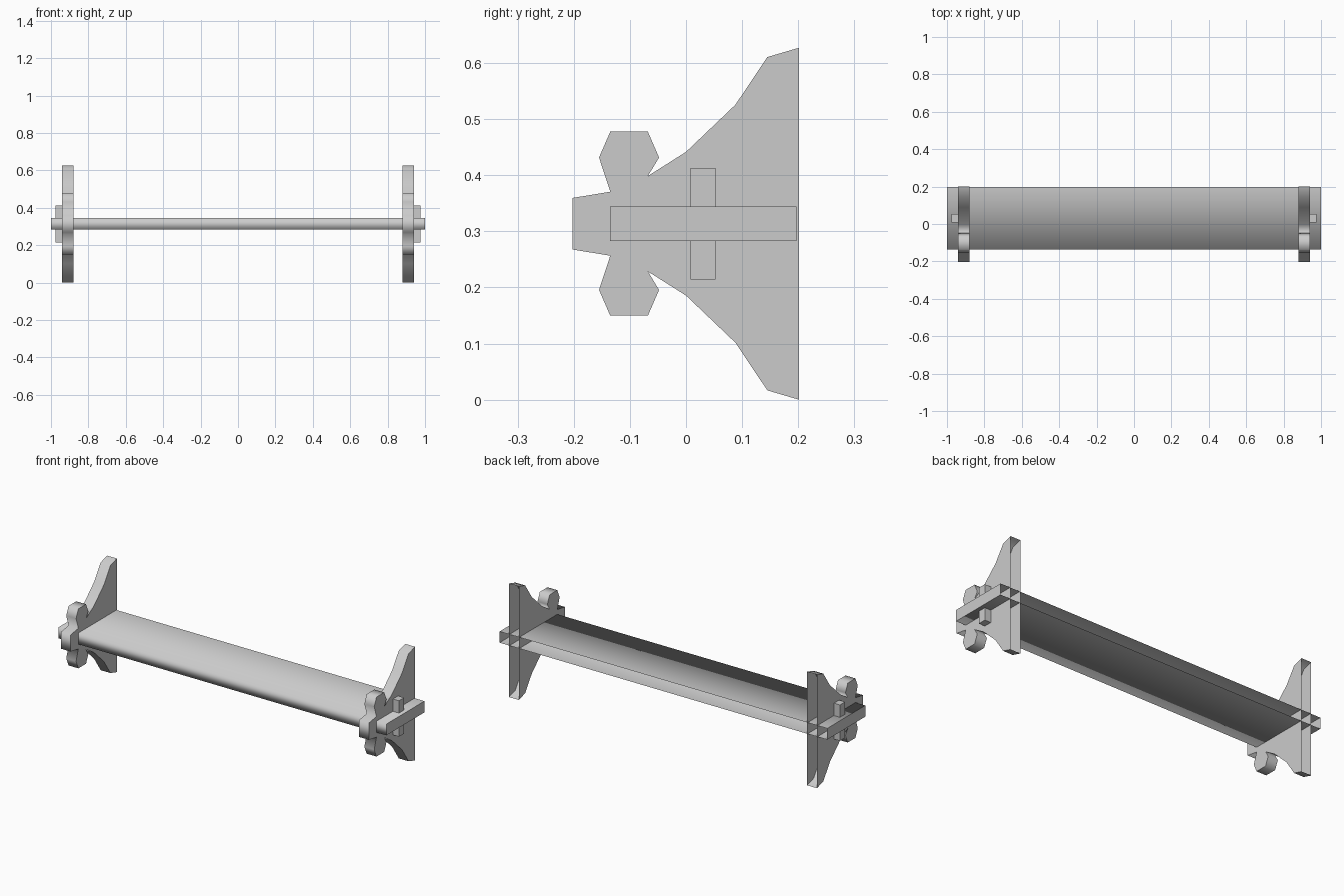
import bpy

if "Cube" in bpy.data.objects:
    bpy.data.objects.remove(bpy.data.objects["Cube"], do_unlink=True)

MID = 0.3135  # height of the symmetry plane

grey = bpy.data.materials.new("light grey")
grey.use_nodes = True
grey.diffuse_color = (0.6, 0.6, 0.6, 1)
grey.node_tree.nodes["Principled BSDF"].inputs["Base Color"].default_value = (0.6, 0.6, 0.6, 1)


def board(name, upper, x0, x1, open_back=True, smooth=True):
    """Extrude a (y, height above middle) half profile, mirrored top to bottom, along x."""
    outline = upper + [(y, -h) for y, h in reversed(upper)]
    n = len(outline)
    verts = [(x, y, MID + h) for x in (x0, x1) for y, h in outline]
    rim = [(i, i + 1, n + i + 1, n + i) for i in range(n - 1)]
    if not open_back:
        rim.append((n - 1, 0, n, 2 * n - 1))
    caps = [tuple(reversed(range(n))), tuple(range(n, 2 * n))]
    mesh = bpy.data.meshes.new(name)
    mesh.from_pydata(verts, [], rim + caps)
    mesh.materials.append(grey)
    # Rim shades as one rounded strip, end faces stay flat
    for face in mesh.polygons:
        face.use_smooth = smooth and face.index < len(rim)
    for edge in mesh.edges:
        a, b = edge.vertices
        edge.use_edge_sharp = (a < n) == (b < n)
    obj = bpy.data.objects.new(name, mesh)
    bpy.context.scene.collection.objects.link(obj)
    # Consistent outward normals
    bpy.context.view_layer.objects.active = obj
    obj.select_set(True)
    bpy.ops.object.mode_set(mode='EDIT')
    bpy.ops.mesh.select_all(action='SELECT')
    bpy.ops.mesh.normals_make_consistent(inside=False)
    bpy.ops.object.mode_set(mode='OBJECT')
    obj.select_set(False)
    return obj


# Shelf plank, open against the wall
board("shelf", [(0.197, 0.031), (-0.135, 0.031)], -1, 1)

# Upper half of the bracket outline, from the wall to the nose
bracket = [(0.201, 0.3135), (0.145, 0.297), (0.088, 0.212), (0, 0.128),
           (-0.068, 0.085), (-0.048, 0.118), (-0.068, 0.164), (-0.135, 0.164),
           (-0.155, 0.118), (-0.135, 0.057), (-0.202, 0.046)]
peg = [(0.053, 0.099), (0.008, 0.099)]

# Brackets and locking pegs at both ends
for side, s in (("left", 1), ("right", -1)):
    board(side + "_bracket", bracket, *sorted((s * 0.88, s * 0.94)))
    board(side + "_peg", peg, *sorted((s * 0.935, s * 0.977)), open_back=False, smooth=False)
